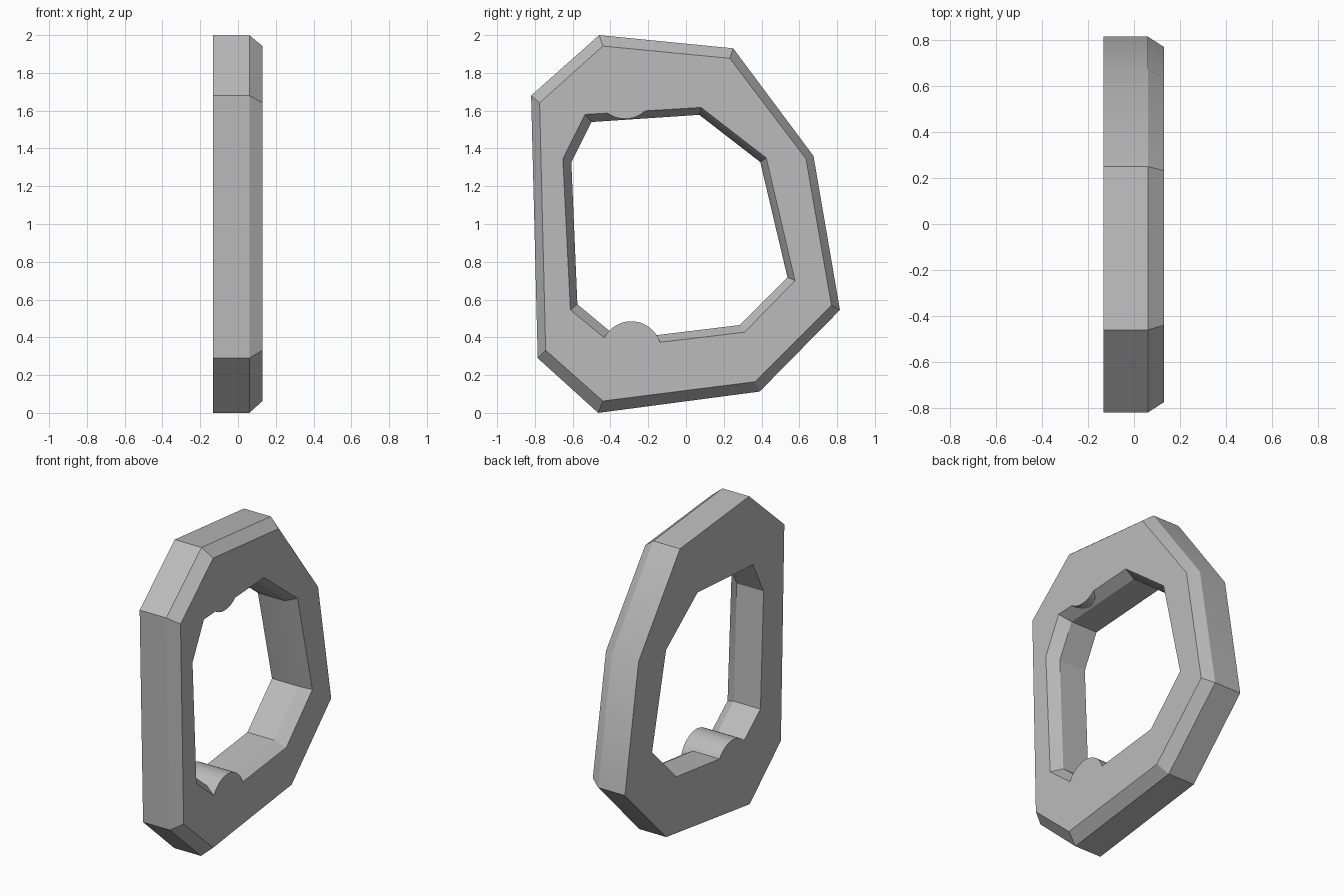
import bpy, bmesh, math

cube = bpy.data.objects.get("Cube")
if cube:
    bpy.data.objects.remove(cube, do_unlink=True)

grey = bpy.data.materials.new("plain grey")
grey.use_nodes = True
colour = (0.5, 0.5, 0.5, 1)
grey.diffuse_color = colour
grey.node_tree.nodes["Principled BSDF"].inputs["Base Color"].default_value = colour

BACK, STEP, FRONT = -0.132, 0.06, 0.13

# Frame outlines as (y, z): full and chamfered, outside and inside
outer = [(-0.46, 2), (0.25, 1.93), (0.675, 1.36), (0.815, 0.545),
         (0.39, 0.113), (-0.465, 0), (-0.785, 0.29), (-0.82, 1.68)]
outer_front = [(-0.44, 1.942), (0.232, 1.877), (0.635, 1.345), (0.77, 0.57),
               (0.365, 0.165), (-0.44, 0.063), (-0.743, 0.332), (-0.775, 1.642)]
inner_front = [(-0.535, 1.58), (0.08, 1.617), (0.425, 1.35), (0.577, 0.70),
               (0.31, 0.427), (-0.37, 0.346), (-0.612, 0.545), (-0.652, 1.345)]
inner = [(-0.5, 1.54), (0.07, 1.578), (0.393, 1.328), (0.537, 0.718),
         (0.285, 0.465), (-0.35, 0.388), (-0.575, 0.575), (-0.607, 1.327)]


def add_object(name, bm):
    bmesh.ops.recalc_face_normals(bm, faces=bm.faces)
    mesh = bpy.data.meshes.new(name)
    bm.to_mesh(mesh)
    bm.free()
    mesh.materials.append(grey)
    obj = bpy.data.objects.new(name, mesh)
    bpy.context.collection.objects.link(obj)
    return obj


def ring_frame(name):
    # Closed loop of cross-section rings
    bm = bmesh.new()
    sections = [(BACK, outer), (STEP, outer), (FRONT, outer_front),
                (FRONT, inner_front), (STEP, inner), (BACK, inner)]
    rings = [[bm.verts.new((x, y, z)) for y, z in pts] for x, pts in sections]
    n = len(outer)
    for i, ring in enumerate(rings):
        nxt = rings[(i + 1) % len(rings)]
        for j in range(n):
            k = (j + 1) % n
            bm.faces.new((ring[j], ring[k], nxt[k], nxt[j]))
    return add_object(name, bm)


def cylinder(name, centre, radius, x0, x1):
    bm = bmesh.new()
    bmesh.ops.create_cone(bm, cap_ends=True, segments=48, radius1=radius,
                          radius2=radius, depth=x1 - x0)
    for v in bm.verts:
        x, y, z = v.co
        v.co = (z + (x0 + x1) / 2, y + centre[0], x + centre[1])
    return add_object(name, bm)


def combine(target, tool, operation):
    tool.hide_render = True
    mod = target.modifiers.new(operation.lower(), 'BOOLEAN')
    mod.operation = operation
    mod.solver = 'EXACT'
    mod.object = tool
    bpy.context.view_layer.objects.active = target
    bpy.ops.object.modifier_apply(modifier=mod.name)
    bpy.data.objects.remove(tool, do_unlink=True)


frame = ring_frame("bracket_frame")

# Screw bosses with stepped holes
for centre in ((-0.29, 0.325), (-0.323, 1.717)):
    combine(frame, cylinder("boss", centre, 0.16, BACK, FRONT), 'UNION')
    combine(frame, cylinder("counterbore", centre, 0.085, 0.03, 0.2), 'DIFFERENCE')
    combine(frame, cylinder("screw_hole", centre, 0.044, -0.2, 0.2), 'DIFFERENCE')

bpy.ops.object.select_all(action='DESELECT')
frame.select_set(True)
bpy.context.view_layer.objects.active = frame
bpy.ops.object.shade_smooth_by_angle(angle=math.radians(29))
